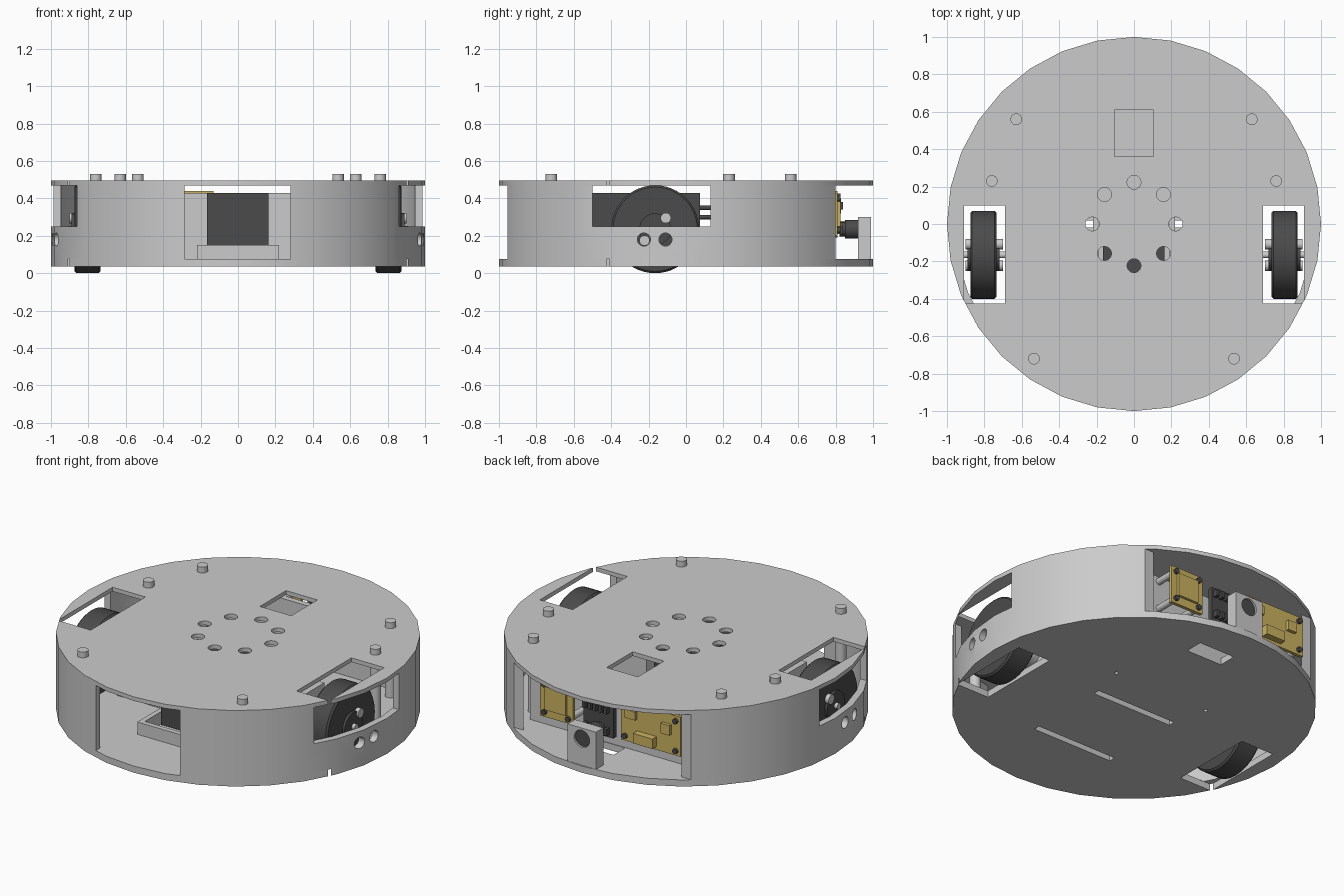
import bpy, bmesh
from math import pi, cos, sin
from mathutils import Matrix, Vector

if "Cube" in bpy.data.objects:
    bpy.data.objects.remove(bpy.data.objects["Cube"])


def material(name, rgb):
    m = bpy.data.materials.new(name)
    m.diffuse_color = (*rgb, 1)
    m.use_nodes = True
    m.node_tree.nodes["Principled BSDF"].inputs["Base Color"].default_value = m.diffuse_color
    return m


DARK = material("dark_plastic", (0.07, 0.07, 0.07))
GOLD = material("gold_board", (0.6, 0.45, 0.12))
LIGHT = material("light_metal", (0.6, 0.6, 0.6))


def finish(name, bm, mat=None, smooth=False):
    me = bpy.data.meshes.new(name)
    bmesh.ops.recalc_face_normals(bm, faces=bm.faces)
    bm.to_mesh(me)
    bm.free()
    ob = bpy.data.objects.new(name, me)
    bpy.context.collection.objects.link(ob)
    if mat:
        me.materials.append(mat)
    if smooth:
        shade(ob)
    return ob


def shade(ob):
    bpy.ops.object.select_all(action='DESELECT')
    ob.select_set(True)
    bpy.context.view_layer.objects.active = ob
    bpy.ops.object.shade_smooth_by_angle(angle=0.5)


def add_box(bm, x, y, z):
    size = [b - a for a, b in (x, y, z)]
    mid = [(a + b) / 2 for a, b in (x, y, z)]
    bmesh.ops.create_cube(bm, size=1, matrix=Matrix.Translation(mid) @ Matrix.Diagonal((*size, 1)))


def box(name, x, y, z, mat=None):
    bm = bmesh.new()
    add_box(bm, x, y, z)
    return finish(name, bm, mat)


def rod(name, centre, r, length, axis='Z', mat=None, n=24):
    turn = {'Z': Matrix(), 'X': Matrix.Rotation(pi / 2, 4, 'Y'), 'Y': Matrix.Rotation(pi / 2, 4, 'X')}[axis]
    bm = bmesh.new()
    bmesh.ops.create_cone(bm, cap_ends=True, segments=n, radius1=r, radius2=r, depth=length,
                          matrix=Matrix.Translation(centre) @ turn)
    return finish(name, bm, mat, True)


def lathe(name, profile, n, frame=Matrix(), mat=None):
    # closed (radius, height) profile swept round the frame's z axis
    bm = bmesh.new()
    rings = [[bm.verts.new(frame @ Vector((r * cos(2 * pi * i / n), r * sin(2 * pi * i / n), h)))
              for r, h in profile] for i in range(n)]
    k = len(profile)
    for i in range(n):
        a, b = rings[i], rings[(i + 1) % n]
        for j in range(k):
            bm.faces.new((a[j], b[j], b[(j + 1) % k], a[(j + 1) % k]))
    return finish(name, bm, mat, True)


def cut(ob, cutters):
    for c in cutters:
        m = ob.modifiers.new("cut", 'BOOLEAN')
        m.operation, m.solver, m.object = 'DIFFERENCE', 'EXACT', c
        bpy.context.view_layer.objects.active = ob
        bpy.ops.object.modifier_apply(modifier=m.name)
        bpy.data.objects.remove(c)
    shade(ob)


def wheel_slots():
    return [box("slot_cutter", sorted((s * 0.69, s * 0.91)), (-0.425, 0.1), (-0.1, 0.7)) for s in (-1, 1)]


# Top plate: wheel slots, ring of holes and square window
top = rod("top_plate", (0, 0, 0.4825), 1, 0.025, n=32)
cut(top, wheel_slots()
    + [rod("hole_cutter", (0.223 * cos(i * pi / 4), 0.223 * sin(i * pi / 4), 0.48), 0.037, 0.2) for i in range(8)]
    + [box("window_cutter", (-0.105, 0.105), (0.36, 0.61), (0.4, 0.6))])

# Bottom plate: wheel slots, strap slots, cable hole and screw holes
floor = rod("bottom_plate", (0, 0, 0.055), 1, 0.04, n=32)
cut(floor, wheel_slots()
    + [box("strap_cutter", (-0.27, 0.27), (y - 0.02, y + 0.02), (0, 0.2)) for y in (-0.51, 0)]
    + [box("cable_cutter", (-0.06, 0.18), (0.67, 0.78), (0, 0.2))]
    + [rod("screw_cutter", (x, 0.23, 0.05), 0.012, 0.2, n=12) for x in (-0.32, 0.32)])

# Outer wall with front, back and side openings and screw access holes
wall = lathe("outer_wall", [(0.96, 0.075), (1, 0.075), (1, 0.47), (0.96, 0.47)], 32)
cutters = [box("front_cutter", (-0.285, 0.28), (-1.2, -0.8), (0.0, 0.6)),
           box("back_cutter", (-0.7, 0.7), (0.8, 1.2), (0.0, 0.6))]
for s in (-1, 1):
    cutters.append(box("side_cutter", sorted((s * 0.8, s * 1.2)), (-0.5, 0.13), (0.25, 0.6)))
    cutters += [rod("access_cutter", (s, y, 0.18), 0.035, 0.4, 'X') for y in (-0.225, -0.11)]
cut(wall, cutters)

# Posts whose heads stand above the top plate
for x, y in ((0.63, 0.56), (0.76, 0.23), (0.535, -0.72)):
    for s in (-1, 1):
        rod("top_post", (s * x, y, 0.3), 0.031, 0.46)

# Wheels, axles, hub screws and motors
WY, WZ = -0.165, 0.235
for s in (-1, 1):
    frame = Matrix.Translation((s * 0.805, WY, WZ)) @ Matrix.Rotation(pi / 2, 4, 'Y')
    lathe("wheel", [(0.015, -0.085), (0.085, -0.085), (0.085, -0.07), (0.225, -0.07), (0.235, -0.06),
                    (0.235, 0.06), (0.225, 0.07), (0.085, 0.07), (0.085, 0.085), (0.015, 0.085)],
          48, frame, DARK)
    rod("axle", (s * 0.76, WY, WZ), 0.018, 0.3, 'X', LIGHT)
    for d in (-1, 1):
        rod("hub_screw", (s * 0.8, WY + d * 0.057, WZ + d * 0.06), 0.028, 0.2, 'X', LIGHT)
    box("motor_mount", sorted((s * 0.285, s * 0.6)), (-0.3, -0.03), (0.075, 0.37))
    rod("motor", (s * 0.64, WY, WZ), 0.09, 0.1, 'X')

# Battery in its tray, with leads
box("battery", (-0.165, 0.163), (-0.5, 0.075), (0.09, 0.43), DARK)
bm = bmesh.new()
add_box(bm, (-0.22, 0.22), (-0.65, -0.62), (0.075, 0.15))
add_box(bm, (-0.22, 0.22), (0.08, 0.11), (0.075, 0.15))
for s in (-1, 1):
    add_box(bm, sorted((s * 0.19, s * 0.22)), (-0.62, 0.08), (0.075, 0.15))
finish("battery_tray", bm)
for z in (0.3, 0.35):
    rod("battery_lead", (0.05, 0.12, z), 0.012, 0.12, 'Y', DARK, 12)

# Upright electronics panel behind the back opening
box("electronics_panel", (-0.58, 0.58), (0.63, 0.665), (0.075, 0.43))

# Boards with chips, connectors and standoffs
for name, x, z in (("wide_board", (-0.53, -0.13), (0.2, 0.44)), ("small_board", (0.19, 0.41), (0.2, 0.43))):
    board = box(name, x, (0.79, 0.81), z, GOLD)
    holes = []
    for px in (x[0] + 0.03, x[1] - 0.03):
        for pz in (z[0] + 0.03, z[1] - 0.03):
            rod("standoff", (px, 0.73, pz), 0.02, 0.13, 'Y', None, 12)
            rod("board_screw", (px, 0.815, pz), 0.016, 0.02, 'Y', DARK, 12)
box("wide_board_connector", (-0.37, -0.24), (0.81, 0.85), (0.22, 0.28), GOLD)
box("wide_board_chip", (-0.47, -0.41), (0.81, 0.83), (0.32, 0.38), GOLD)
box("wide_board_chip", (-0.24, -0.17), (0.81, 0.83), (0.35, 0.4), GOLD)
box("small_board_chip", (0.23, 0.37), (0.81, 0.825), (0.25, 0.39), GOLD)
box("dark_module", (-0.08, 0.12), (0.78, 0.81), (0.19, 0.4), DARK)
for i in range(5):
    for z in (0.23, 0.36):
        x = -0.055 + i * 0.036
        box("module_pin", (x, x + 0.02), (0.81, 0.84), (z - 0.02, z + 0.02), DARK)

# Camera post with lens
post = box("camera_post", (-0.09, 0.1), (0.92, 0.99), (0.075, 0.3))
cut(post, [rod("lens_cutter", (0.005, 0.97, 0.235), 0.052, 0.2, 'Y')])
rod("lens", (0.005, 0.915, 0.235), 0.05, 0.13, 'Y', DARK)
rod("lens_base", (0.005, 0.85, 0.235), 0.038, 0.06, 'Y', DARK)
